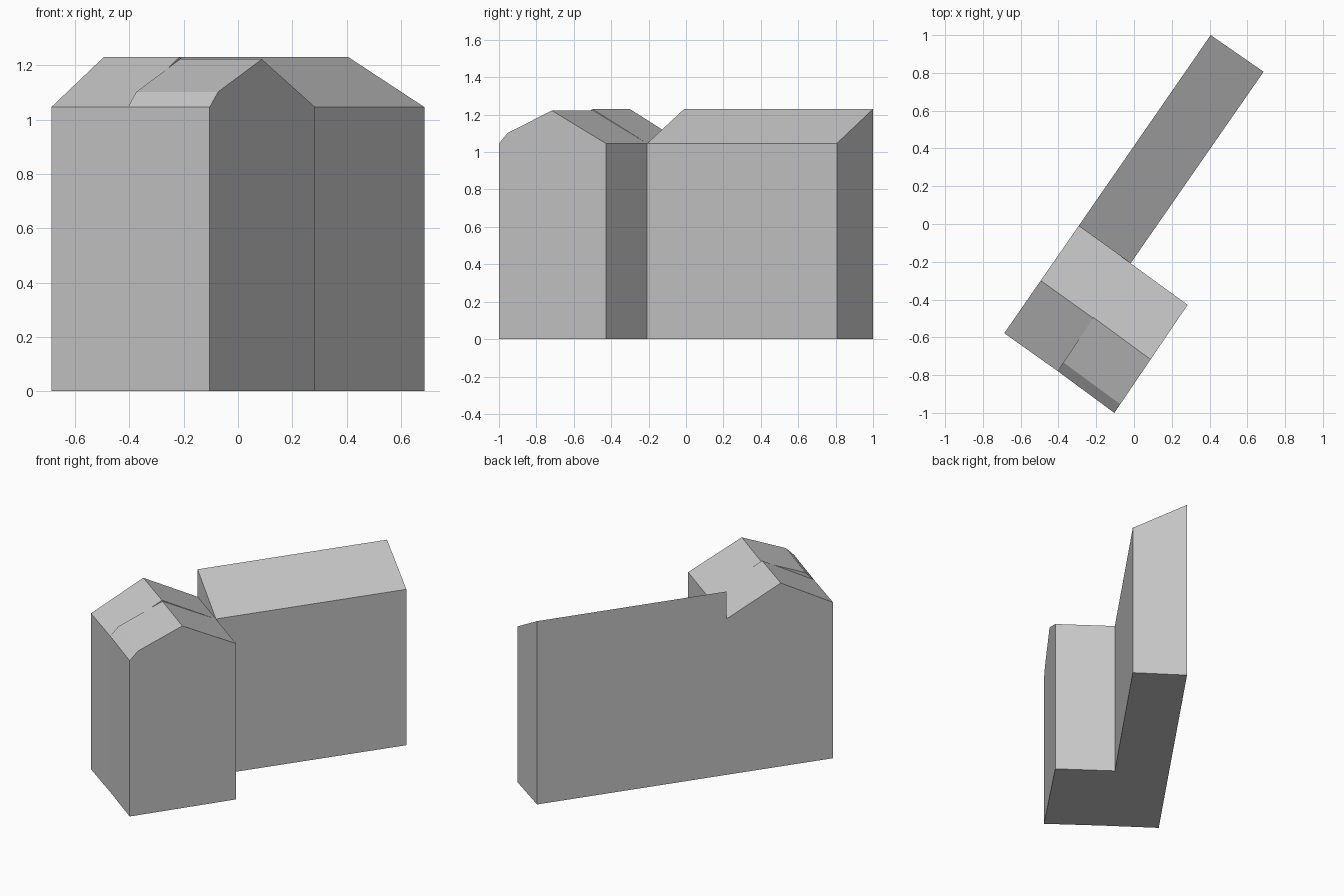
import bpy
import bmesh
from mathutils import Vector

cube = bpy.data.objects.get("Cube")
if cube:
    bpy.data.objects.remove(cube, do_unlink=True)

# One plain grey for the whole massing
grey = bpy.data.materials.new("plain_grey")
grey.use_nodes = True
colour = (0.58, 0.58, 0.58, 1)
grey.diffuse_color = colour
grey.node_tree.nodes["Principled BSDF"].inputs["Base Color"].default_value = colour

EAVE, RIDGE, LOW_RIDGE = 1.046, 1.23, 1.222


def prism(name, line_a, line_b, profile):
    """Stretch a (fraction, height) profile over two plan lines and join them."""
    bm = bmesh.new()
    ends = []
    for start, end in (line_a, line_b):
        ring = []
        for t, z in profile:
            p = Vector(start).lerp(Vector(end), t)
            ring.append(bm.verts.new((p.x, p.y, z)))
        ends.append(ring)
    a, b = ends
    bm.faces.new(a)
    bm.faces.new(b[::-1])
    for i in range(len(a)):
        j = (i + 1) % len(a)
        bm.faces.new((a[j], a[i], b[i], b[j]))
    bmesh.ops.recalc_face_normals(bm, faces=bm.faces)
    mesh = bpy.data.meshes.new(name)
    bm.to_mesh(mesh)
    bm.free()
    mesh.materials.append(grey)
    obj = bpy.data.objects.new(name, mesh)
    bpy.context.collection.objects.link(obj)
    return obj


# Plan lines running from the street side to the rear
outer = ((-0.687, -0.578), (-0.293, -0.01))
middle = ((-0.405, -0.778), (-0.018, -0.208))
inner = ((-0.104, -1.0), (0.284, -0.428))
wing_near = (outer[1], middle[1])
wing_far = ((0.406, 1.0), (0.686, 0.806))

gable = [(0, 0), (0, EAVE), (0.49, RIDGE), (1, EAVE), (1, 0)]
broken_gable = [(0, 0), (0, EAVE), (0.08, 1.102), (0.495, LOW_RIDGE), (1, EAVE), (1, 0)]
lean_to = [(0, 0), (0, RIDGE), (1, EAVE), (1, 0)]

# House halves with pitched roofs, and the long rear wing with one slope
prism("gabled_house_half", outer, middle, gable)
prism("broken_roof_house_half", middle, inner, broken_gable)
prism("rear_wing", wing_near, wing_far, lean_to)
